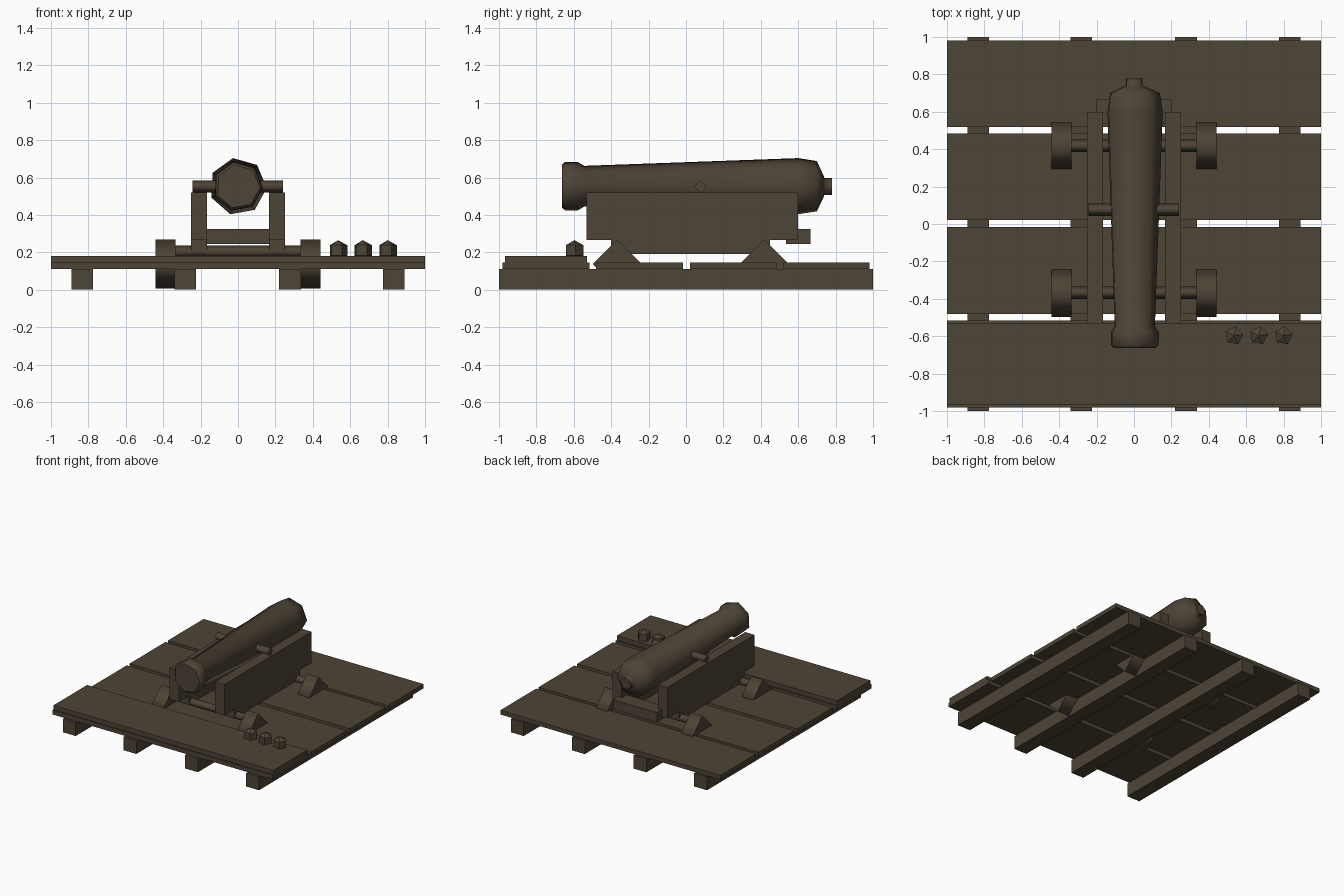
import bpy, bmesh, math
from mathutils import Vector

if "Cube" in bpy.data.objects:
    bpy.data.objects.remove(bpy.data.objects["Cube"], do_unlink=True)

COLOUR = (0.076, 0.058, 0.037, 1)
mat = bpy.data.materials.new("dark weathered brown")
mat.use_nodes = True
mat.diffuse_color = COLOUR
shader = mat.node_tree.nodes["Principled BSDF"]
shader.inputs["Base Color"].default_value = COLOUR
shader.inputs["Roughness"].default_value = 0.8


def finish(name, bm):
    bmesh.ops.recalc_face_normals(bm, faces=bm.faces)
    mesh = bpy.data.meshes.new(name)
    bm.to_mesh(mesh)
    bm.free()
    mesh.materials.append(mat)
    obj = bpy.data.objects.new(name, mesh)
    bpy.context.collection.objects.link(obj)
    return obj


def box(name, x, y, z):
    """Box from (low, high) pairs on each axis."""
    bm = bmesh.new()
    bmesh.ops.create_cube(bm, size=1)
    for v in bm.verts:
        v.co = [lo + (c + 0.5) * (hi - lo) for c, (lo, hi) in zip(v.co, (x, y, z))]
    return finish(name, bm)


def lathe(name, axis, centre, profile, sides, start=0.0, smooth=True):
    """Turn (position, radius) points about an axis; end faces stay flat."""
    bm = bmesh.new()
    rings = []
    for pos, r in profile:
        ring = []
        for i in range(sides):
            a = math.radians(start) + math.tau * i / sides
            p = [r * math.cos(a), r * math.sin(a)]
            p.insert("xyz".index(axis), pos)
            ring.append(bm.verts.new(Vector(p) + Vector(centre)))
        rings.append(ring)
    for a, b in zip(rings, rings[1:]):
        for i in range(sides):
            j = (i + 1) % sides
            bm.faces.new((a[i], a[j], b[j], b[i])).smooth = smooth
    for ring, (pos, r) in ((rings[0], profile[0]), (rings[-1], profile[-1])):
        if r > 0:
            bm.faces.new(ring)
    bmesh.ops.remove_doubles(bm, verts=bm.verts, dist=0.0001)
    return finish(name, bm)


# Deck: four beams under four planks, with a raised front board
for i, x in enumerate((-0.833, -0.282, 0.278, 0.833)):
    box(f"deck_beam_{i + 1}", (x - 0.058, x + 0.058), (-1, 1), (0, 0.11))
for i, y in enumerate((-0.748, -0.248, 0.253, 0.75)):
    box(f"deck_plank_{i + 1}", (-1, 1), (y - 0.232, y + 0.232), (0.11, 0.145))
box("raised_front_board", (-1, 1), (-0.968, -0.53), (0.145, 0.18))

# Carriage: side panels with a lower step, and a rear cross block
for side, s in (("right", -1), ("left", 1)):
    span = sorted((s * 0.165, s * 0.25))
    box(f"{side}_carriage_panel", span, (-0.533, 0.6), (0.265, 0.52))
    box(f"{side}_carriage_foot", span, (-0.4, 0.45), (0.19, 0.265))
box("rear_cross_block", (-0.2, 0.2), (0.535, 0.665), (0.245, 0.325))

# Axles and four-sided wheels
for end, y in (("front", -0.367), ("rear", 0.418)):
    lathe(f"{end}_axle", "x", (0, y, 0.203), [(-0.335, 0.033), (0.335, 0.033)], 4)
    for side, s in (("right", -1), ("left", 1)):
        lathe(f"{end}_{side}_wheel", "x", (s * 0.388, y, 0.138),
              [(-0.053, 0.131), (0.053, 0.131)], 4)

# Seven-sided barrel from muzzle to rear knob, with pivot pins
lathe("barrel", "y", (0, 0, 0.552),
      [(-0.662, 0.118), (-0.648, 0.132), (-0.58, 0.134), (-0.545, 0.112),
       (0.6, 0.154), (0.7, 0.138), (0.735, 0.06), (0.74, 0.046), (0.78, 0.046)],
      7, start=100)
lathe("pivot_pin", "x", (0, 0.077, 0.552), [(-0.243, 0.033), (0.24, 0.033)], 4)

# Shot resting on the front board
for i, x in enumerate((0.535, 0.667, 0.8)):
    lathe(f"shot_{i + 1}", "z", (x, -0.597, 0.21),
          [(-0.055, 0), (-0.028, 0.05), (0.028, 0.05), (0.055, 0)],
          5, start=8, smooth=False)
